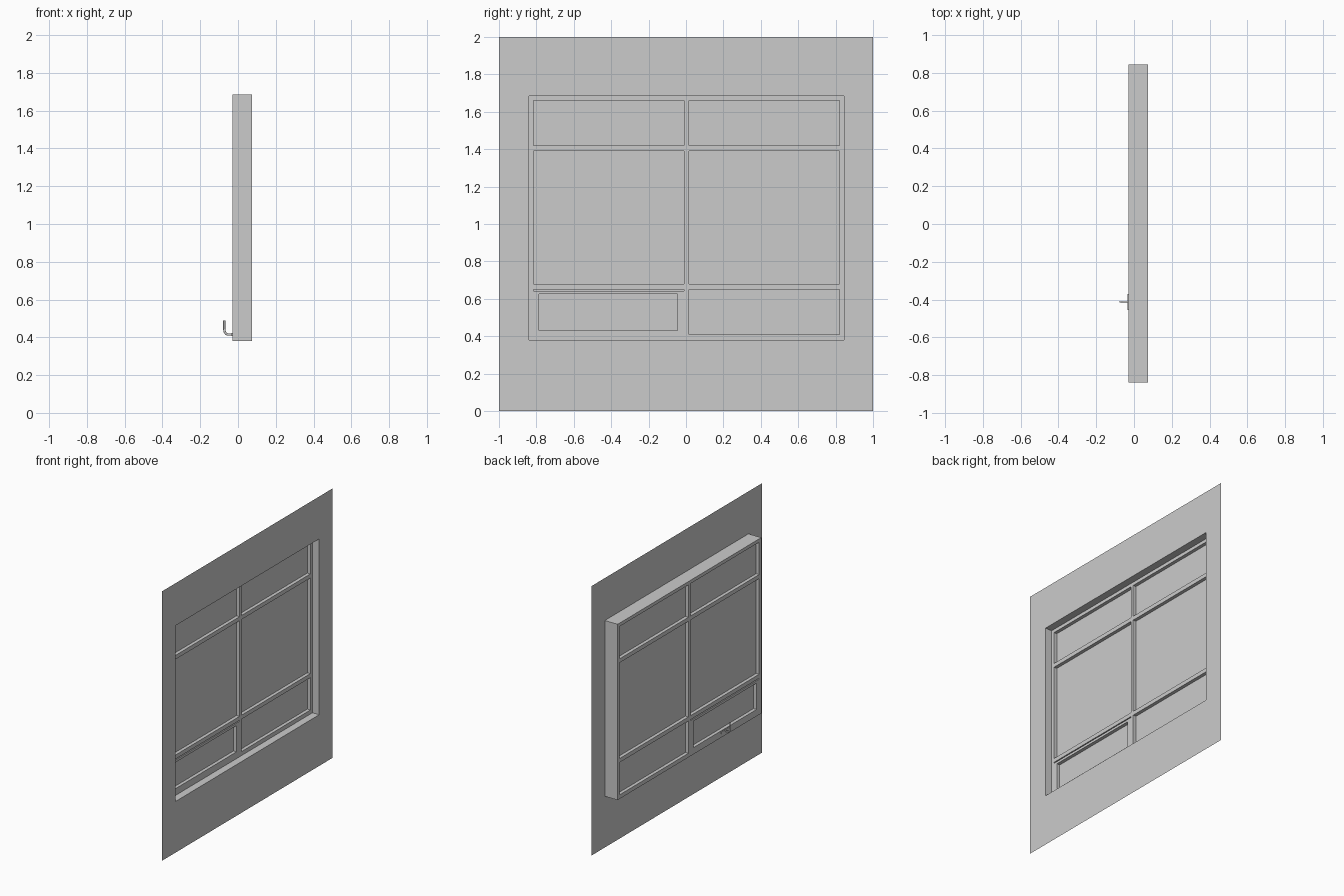
import bpy, bmesh
from mathutils import Vector, Matrix

if "Cube" in bpy.data.objects:
    bpy.data.objects.remove(bpy.data.objects["Cube"])

WALL_X, OUT_X, IN_X, GLASS_X = 0.075, -0.03, 0.02, -0.005
Y0, Y1, Z0, Z1 = -0.84, 0.845, 0.38, 1.685


def finish(bm, name):
    me = bpy.data.meshes.new(name)
    bm.to_mesh(me)
    bm.free()
    ob = bpy.data.objects.new(name, me)
    bpy.context.collection.objects.link(ob)
    return ob


def boxes(name, items):
    """One object made of boxes given as (x0, x1, y0, y1, z0, z1)."""
    bm = bmesh.new()
    for x0, x1, y0, y1, z0, z1 in items:
        m = Matrix.Translation(((x0 + x1) / 2, (y0 + y1) / 2, (z0 + z1) / 2))
        bmesh.ops.create_cube(bm, size=1, matrix=m @ Matrix.Diagonal((x1 - x0, y1 - y0, z1 - z0, 1)))
    return finish(bm, name)


def ring(bm, x, y0, y1, z0, z1):
    return [bm.verts.new((x, y, z)) for y, z in ((y0, z0), (y1, z0), (y1, z1), (y0, z1))]


def pane(name, y0, y1, z0, z1):
    bm = bmesh.new()
    bm.faces.new(ring(bm, GLASS_X, y0, y1, z0, z1))
    return finish(bm, name)


def bridge(name, a, b):
    bm = bmesh.new()
    r, s = ring(bm, *a), ring(bm, *b)
    for i in range(4):
        j = (i + 1) % 4
        bm.faces.new((r[i], r[j], s[j], s[i]))
    return finish(bm, name)


# Flat wall with opening, and the reveal lining it
bridge("wall", (WALL_X, -1, 1, 0, 2), (WALL_X, Y0, Y1, Z0, Z1))
bridge("reveal", (WALL_X, Y0, Y1, Z0, Z1), (IN_X, Y0, Y1, Z0, Z1))

# Fixed frame: stiles and rails around six openings
cols = [(-0.815, -0.01), (0.015, 0.82)]
rows = [(0.41, 0.65), (0.68, 1.39), (1.42, 1.66)]
bars = []
for a, b in ((Y0, cols[0][0]), (cols[0][1], cols[1][0]), (cols[1][1], Y1)):
    bars.append((OUT_X, IN_X, a, b, Z0, Z1))
for a, b in ((Z0, rows[0][0]), (rows[0][1], rows[1][0]), (rows[1][1], rows[2][0]), (rows[2][1], Z1)):
    for c in cols:
        bars.append((OUT_X, IN_X, *c, a, b))
boxes("window_frame", bars)

# Opening sash in the lower left bay, with a narrow gap above it
sy0, sy1 = cols[0]
sz0, sz1 = 0.41, 0.643
boxes("sash", [
    (OUT_X, IN_X, sy0, -0.785, sz0, sz1), (OUT_X, IN_X, -0.045, sy1, sz0, sz1),
    (OUT_X, IN_X, -0.785, -0.045, sz0, 0.43), (OUT_X, IN_X, -0.785, -0.045, 0.625, sz1)])

# Glass panes
for i, c in enumerate(cols):
    for j, r in enumerate(rows):
        pane(f"glass_{i}_{j}", *c, *r)

# Handle: back plate and bent lever
boxes("handle_plate", [(-0.034, OUT_X, -0.455, -0.37, 0.407, 0.423)])
cu = bpy.data.curves.new("handle_lever", "CURVE")
cu.dimensions = "3D"
cu.bevel_depth = 0.006
cu.bevel_resolution = 2
cu.use_fill_caps = True
sp = cu.splines.new("POLY")
path = [(-0.03, 0.415), (-0.055, 0.415), (-0.064, 0.419), (-0.07, 0.429), (-0.073, 0.445), (-0.073, 0.49)]
sp.points.add(len(path) - 1)
for p, (x, z) in zip(sp.points, path):
    p.co = (x, 0, z, 1)
lever = bpy.data.objects.new("handle_lever", cu)
lever.location.y = -0.412
lever.scale.y = 0.5
bpy.context.collection.objects.link(lever)
